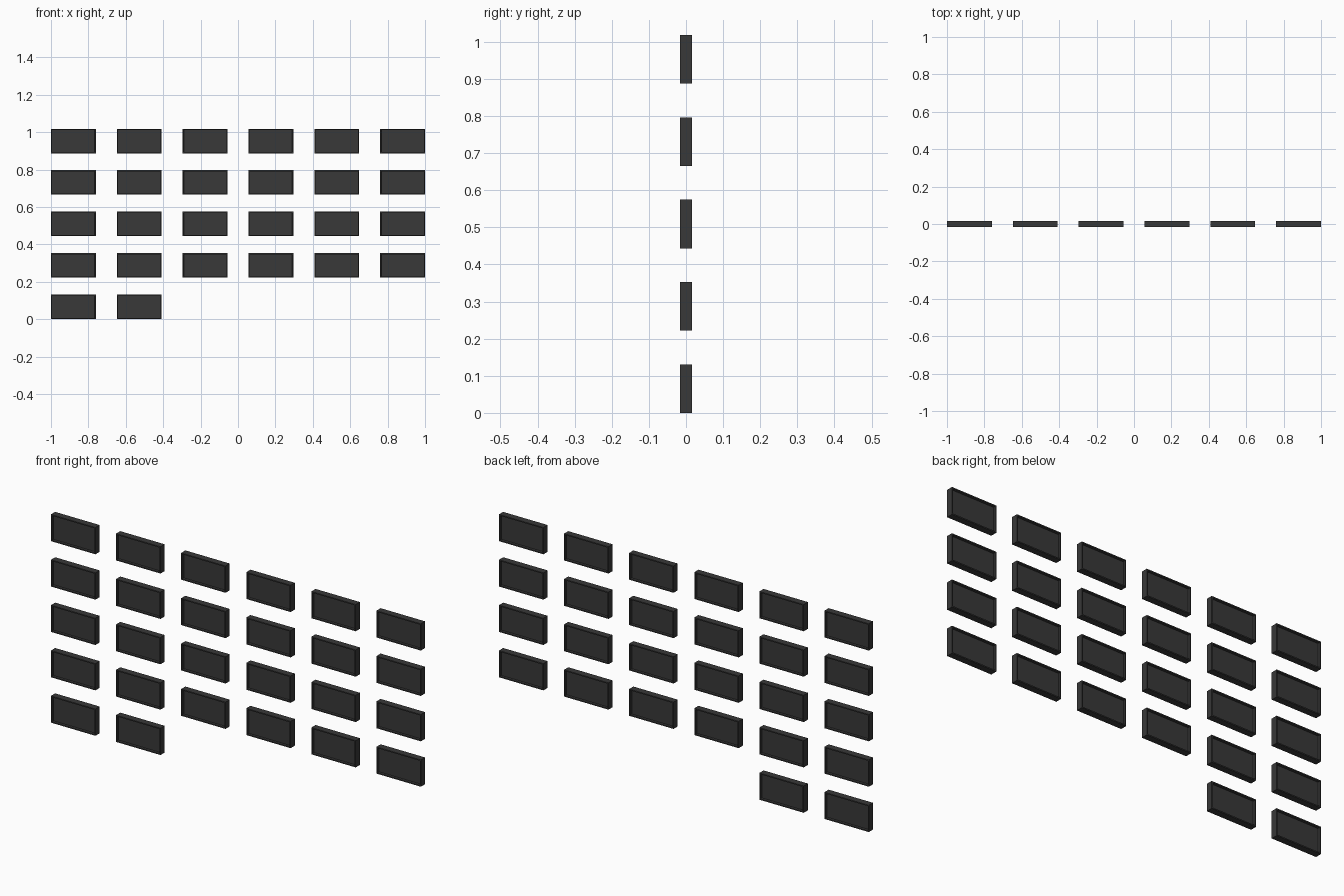
import bpy, bmesh
from mathutils import Vector

if "Cube" in bpy.data.objects:
    bpy.data.objects.remove(bpy.data.objects["Cube"])

W, D, H = 0.24, 0.032, 0.131        # panel size
PX, PZ = 0.352, 0.2218              # column and row spacing
FRAME, RECESS = 0.008, 0.011        # thin rim and sunken faces

mat = bpy.data.materials.new("dark_grey")
mat.diffuse_color = (0.04, 0.04, 0.04, 1)
mat.use_nodes = True
mat.node_tree.nodes["Principled BSDF"].inputs["Base Color"].default_value = mat.diffuse_color

# One framed panel: a box with both large faces inset and sunk
bm = bmesh.new()
bmesh.ops.create_cube(bm, size=1)
bmesh.ops.scale(bm, vec=(W, D, H), verts=bm.verts)
bm.normal_update()
for side in (-1, 1):
    face = next(f for f in bm.faces if f.normal.y * side > 0.9)
    bmesh.ops.inset_region(bm, faces=[face], thickness=FRAME)
    bmesh.ops.inset_region(bm, faces=[face], thickness=0.001)
    bmesh.ops.translate(bm, vec=Vector((0, -side * RECESS, 0)), verts=face.verts)
    bm.normal_update()
mesh = bpy.data.meshes.new("panel")
bm.to_mesh(mesh)
bm.free()
mesh.materials.append(mat)

# Wall of panels: four full rows of six above a row of two
for row in range(5):
    for col in range(2 if row == 0 else 6):
        panel = bpy.data.objects.new(f"panel_{row}_{col}", mesh)
        panel.location = (-1 + W / 2 + col * PX, 0, H / 2 + row * PZ)
        bpy.context.collection.objects.link(panel)
